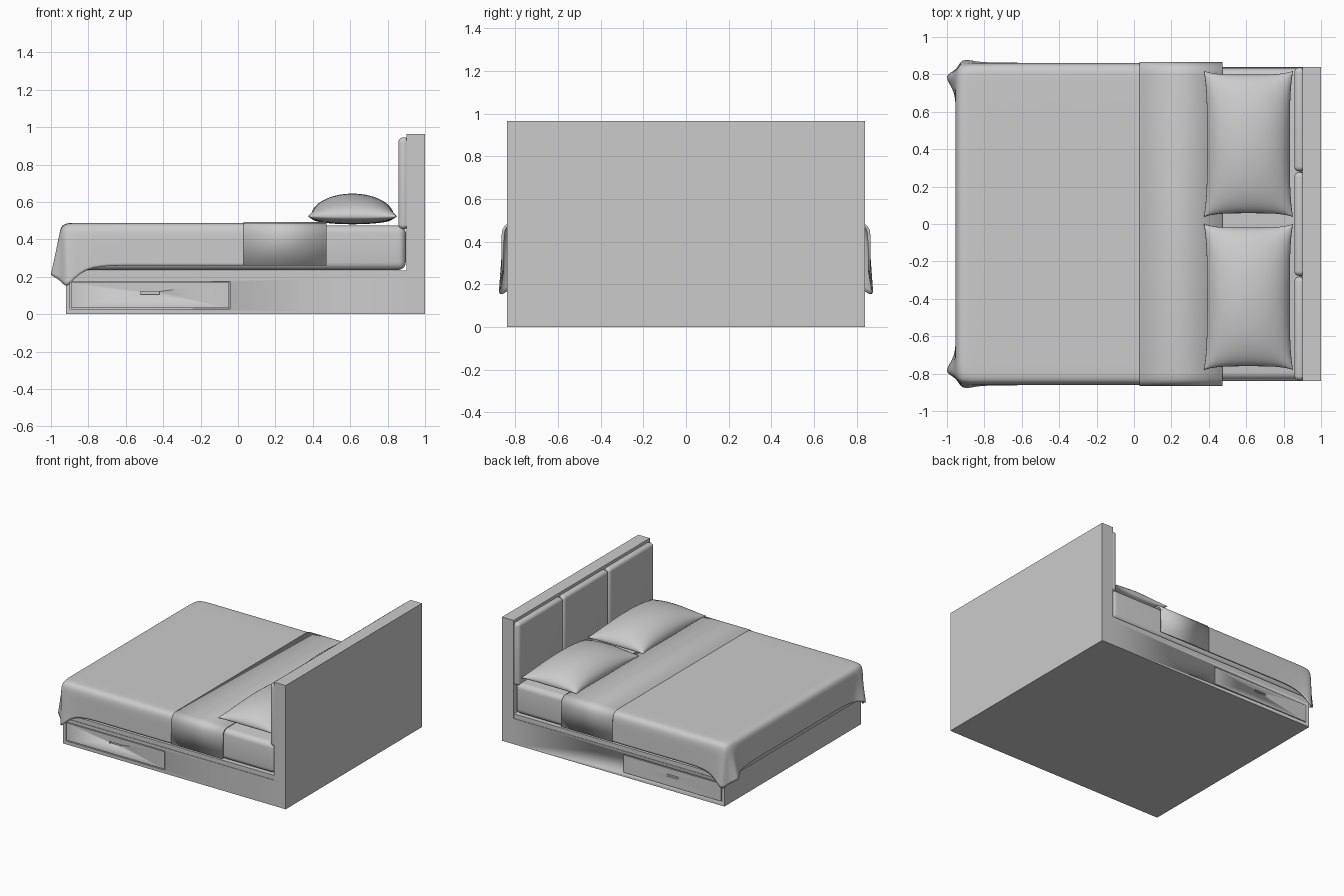
import bpy, bmesh
from math import sin, pi, radians

if "Cube" in bpy.data.objects:
    bpy.data.objects.remove(bpy.data.objects["Cube"])


def make_obj(name, bm, angle=40):
    me = bpy.data.meshes.new(name)
    bm.to_mesh(me)
    bm.free()
    ob = bpy.data.objects.new(name, me)
    bpy.context.collection.objects.link(ob)
    bpy.ops.object.select_all(action='DESELECT')
    ob.select_set(True)
    bpy.context.view_layer.objects.active = ob
    bpy.ops.object.shade_smooth_by_angle(angle=radians(angle))
    return ob


def box(name, x, y, z, bevel=0, seg=3):
    bm = bmesh.new()
    bmesh.ops.create_cube(bm, size=1)
    for v in bm.verts:
        for i, (a, b) in enumerate((x, y, z)):
            v.co[i] = (a + b) / 2 + v.co[i] * (b - a)
    if bevel:
        bmesh.ops.bevel(bm, geom=bm.edges[:], offset=bevel, segments=seg,
                        profile=0.5, affect='EDGES')
    return make_obj(name, bm)


def cut(ob, cutter):
    m = ob.modifiers.new("cut", 'BOOLEAN')
    m.operation, m.solver, m.object = 'DIFFERENCE', 'EXACT', cutter
    bpy.context.view_layer.objects.active = ob
    bpy.ops.object.modifier_apply(modifier=m.name)
    bpy.data.objects.remove(cutter)


def span(s, a, b):
    return tuple(sorted((s * a, s * b)))


# Base, top rail and headboard
base = box("base", (-0.92, 0.9), (-0.84, 0.84), (0, 0.2))
box("base_rail", (-0.916, 0.9), (-0.836, 0.836), (0.2, 0.235))
box("headboard", (0.9, 1.0), (-0.84, 0.84), (0, 0.965))

# Drawers with recessed pulls on both sides
for s, side in ((-1, "front"), (1, "back")):
    cut(base, box("cutter", (-0.898, -0.042), span(s, 0.82, 0.9), (0.027, 0.175)))
    d = box(side + "_drawer", (-0.892, -0.048), span(s, 0.81, 0.84), (0.033, 0.169))
    cut(d, box("cutter", (-0.52, -0.42), span(s, 0.825, 0.9), (0.105, 0.122)))

# Mattress
box("mattress", (-0.91, 0.897), (-0.832, 0.832), (0.237, 0.475), 0.04, 5)

# Upholstered headboard panels
for i in (-1, 0, 1):
    c = i * 0.559
    box("headboard_panel", (0.857, 0.915), (c - 0.277, c + 0.277),
        (0.455, 0.945), 0.026, 5)

# Blanket: shoulder outline (x, y) and hem (x, y, z) of one half, then mirrored
half = [
    ((0.47, -0.86), (0.47, -0.862, 0.26)),
    ((0.0, -0.86), (0.0, -0.862, 0.26)),
    ((-0.5, -0.86), (-0.5, -0.862, 0.26)),
    ((-0.76, -0.86), (-0.76, -0.862, 0.262)),
    ((-0.87, -0.86), (-0.85, -0.868, 0.22)),
    ((-0.925, -0.855), (-0.925, -0.888, 0.132)),
    ((-0.943, -0.835), (-0.945, -0.82, 0.185)),
    ((-0.953, -0.80), (-1.025, -0.794, 0.215)),
    ((-0.955, -0.73), (-0.955, -0.715, 0.235)),
    ((-0.955, -0.6), (-0.953, -0.6, 0.25)),
    ((-0.955, -0.3), (-0.953, -0.3, 0.25)),
]
mirrored = [((a[0], -a[1]), (b[0], -b[1], b[2])) for a, b in reversed(half)]
outline = half + mirrored

bm = bmesh.new()
rings = []
for d, z in ((0.09, 0.489), (0.04, 0.488), (0.012, 0.474), (0.0, 0.44)):
    rings.append([bm.verts.new((0.47 + (a[0] - 0.47) * (1 - d / 1.42),
                                a[1] * (1 - d / 0.86), z)) for a, b in outline])
for t in (0.35, 0.7, 1.0):
    rings.append([bm.verts.new((a[0] + (b[0] - a[0]) * t,
                                a[1] + (b[1] - a[1]) * t,
                                0.44 + (b[2] - 0.44) * t)) for a, b in outline])
top = bm.faces.new(rings[0])
for r, q in zip(rings, rings[1:]):
    for i in range(len(r) - 1):
        bm.faces.new((r[i], r[i + 1], q[i + 1], q[i]))
bmesh.ops.recalc_face_normals(bm, faces=bm.faces[:])
top.normal_update()
if top.normal.z < 0:
    bmesh.ops.reverse_faces(bm, faces=bm.faces[:])
blanket = make_obj("blanket", bm, 180)
m = blanket.modifiers.new("smooth", 'SUBSURF')
m.levels = m.render_levels = 2
m.boundary_smooth = 'PRESERVE_CORNERS'
m = blanket.modifiers.new("thickness", 'SOLIDIFY')
m.thickness, m.offset = 0.008, -1

# Turned-back fold of the blanket
prof = [(-0.866, 0.26), (-0.865, 0.43), (-0.861, 0.455), (-0.85, 0.474),
        (-0.832, 0.487), (-0.80, 0.492)]
prof += [(-y, z) for y, z in reversed(prof)]
bm = bmesh.new()
a, b = [[bm.verts.new((x, y, z)) for y, z in prof] for x in (0.03, 0.472)]
for i in range(len(prof) - 1):
    bm.faces.new((a[i], b[i], b[i + 1], a[i + 1]))
bm.normal_update()
if sum(f.normal.z for f in bm.faces) < 0:
    bmesh.ops.reverse_faces(bm, faces=bm.faces[:])
fold = make_obj("blanket_fold", bm)
m = fold.modifiers.new("thickness", 'SOLIDIFY')
m.thickness, m.offset = 0.012, -1


# Pillows: two bulged sheets sewn along a pinched outline
def pillow(name, cx, cy, hx, hy, n=28):
    bm = bmesh.new()
    for rise in (0.122, -0.042):
        g = []
        for i in range(n + 1):
            u = sin(pi / 2 * (2 * i / n - 1))
            row = []
            for j in range(n + 1):
                v = sin(pi / 2 * (2 * j / n - 1))
                f = max(0, (1 - u * u) * (1 - v * v)) ** (0.5 if rise > 0 else 0.35)
                row.append(bm.verts.new((cx + hx * u * (1 - 0.07 * (1 - v ** 4)),
                                         cy + hy * v * (1 - 0.05 * (1 - u ** 4)),
                                         0.523 + rise * f)))
            g.append(row)
        for i in range(n):
            for j in range(n):
                q = [g[i][j], g[i + 1][j], g[i + 1][j + 1], g[i][j + 1]]
                bm.faces.new(q if rise > 0 else q[::-1])
    bmesh.ops.remove_doubles(bm, verts=bm.verts[:], dist=0.0003)
    make_obj(name, bm, 80)


pillow("back_pillow", 0.612, 0.428, 0.238, 0.39)
pillow("front_pillow", 0.612, -0.39, 0.238, 0.39)
